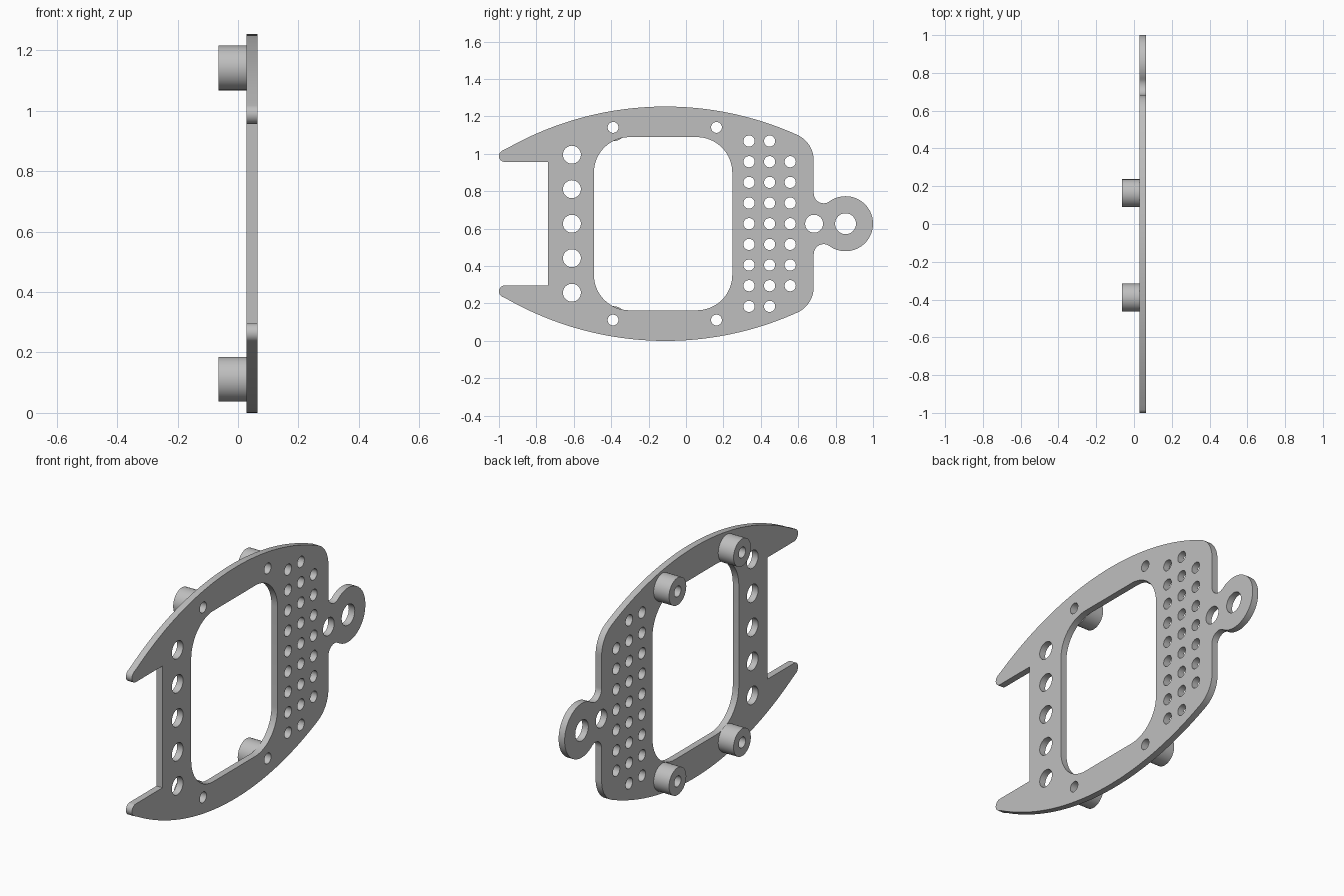
import bpy
import bmesh
from math import pi, cos, sin, atan2, sqrt
from mathutils import Matrix

if "Cube" in bpy.data.objects:
    bpy.data.objects.remove(bpy.data.objects["Cube"], do_unlink=True)

MID = 0.6265                       # height of the mirror line
BACK, FACE, TIP = 0.028, 0.064, -0.064

grey = bpy.data.materials.new("Light grey")
grey.use_nodes = True
color = (0.52, 0.52, 0.52, 1)
grey.diffuse_color = color
grey.node_tree.nodes["Principled BSDF"].inputs["Base Color"].default_value = color


def arc(cy, cz, r, a0, a1, n=16):
    return [(cy + r * cos(a0 + (a1 - a0) * i / n),
             cz + r * sin(a0 + (a1 - a0) * i / n)) for i in range(n + 1)]


def circle(cy, cz, r, n=40):
    return arc(cy, cz, r, 0, 2 * pi, n)[:-1]


def sheet(name, loops, x0, x1):
    """Fill nested side-view loops and extrude them from x0 to x1."""
    curve = bpy.data.curves.new(name, "CURVE")
    curve.dimensions = "2D"
    curve.fill_mode = "BOTH"
    curve.extrude = (x1 - x0) / 2
    for loop in loops:
        spline = curve.splines.new("POLY")
        spline.points.add(len(loop) - 1)
        for point, (y, z) in zip(spline.points, loop):
            point.co = (y, z, 0, 1)
        spline.use_cyclic_u = True
    temp = bpy.data.objects.new(name + " curve", curve)
    bpy.context.collection.objects.link(temp)
    graph = bpy.context.evaluated_depsgraph_get()
    mesh = bpy.data.meshes.new_from_object(temp.evaluated_get(graph))
    bpy.data.objects.remove(temp, do_unlink=True)

    # stand the sheet upright: local x, y, z become world y, z, x
    mesh.transform(Matrix(((0, 0, 1, (x0 + x1) / 2), (1, 0, 0, 0),
                           (0, 1, 0, 0), (0, 0, 0, 1))))
    bm = bmesh.new()
    bm.from_mesh(mesh)
    bmesh.ops.remove_doubles(bm, verts=bm.verts, dist=0.0001)
    bmesh.ops.recalc_face_normals(bm, faces=bm.faces)
    bm.to_mesh(mesh)
    bm.free()
    mesh.name = name
    mesh.materials.clear()
    mesh.materials.append(grey)
    obj = bpy.data.objects.new(name, mesh)
    bpy.context.collection.objects.link(obj)
    bpy.ops.object.select_all(action="DESELECT")
    obj.select_set(True)
    bpy.context.view_layer.objects.active = obj
    bpy.ops.object.shade_smooth_by_angle(angle=pi / 6)
    return obj


# Upper half of the outline, relative to the mirror line, as tangent arcs
R, bow_y = 1.715, -0.11
bow_z = MID - R
tip_r, notch = 0.032, 0.33
tip_y, tip_z = -1 + tip_r, notch + tip_r
corner_r, edge = 0.15, 0.683
corner_y = edge - corner_r
corner_z = bow_z + sqrt((R - corner_r) ** 2 - (corner_y - bow_y) ** 2)
ring_y, ring_r, neck_r = 0.853, 0.147, 0.053
neck_y = edge + neck_r
neck_z = sqrt((ring_r + neck_r) ** 2 - (ring_y - neck_y) ** 2)
a_tip = atan2(tip_z - bow_z, tip_y - bow_y)
a_corner = atan2(corner_z - bow_z, corner_y - bow_y)
a_ring = atan2(neck_z, neck_y - ring_y)

half = [(-0.738, notch)]
half += arc(tip_y, tip_z, tip_r, -pi / 2, a_tip - 2 * pi)
half += arc(bow_y, bow_z, R, a_tip, a_corner, 48)[1:]
half += arc(corner_y, corner_z, corner_r, a_corner, 0)[1:]
half += arc(neck_y, neck_z, neck_r, pi, a_ring + pi)
half += arc(ring_y, 0, ring_r, a_ring, 0, 28)[1:]
outline = [(y, MID + z) for y, z in half]
outline += [(y, MID - z) for y, z in reversed(half[:-1])]

# Rounded central window
window = []
wr = 0.19
for k, (sy, sz) in enumerate(((1, 1), (-1, 1), (-1, -1), (1, -1))):
    window += arc(-0.1225 + sy * (0.37 - wr), MID + sz * (0.463 - wr), wr,
                  k * pi / 2, (k + 1) * pi / 2)

# Drilled holes: lightening column, vent grid, mounts, neck and ring
mounts = [(y, MID + s * 0.515) for y in (-0.39, 0.163) for s in (-1, 1)]
holes = [circle(-0.61, MID + i * 0.1845, 0.048) for i in range(-2, 3)]
for y, rows in ((0.337, 4), (0.447, 4), (0.557, 3)):
    holes += [circle(y, MID + i * 0.1105, 0.03, 28) for i in range(-rows, rows + 1)]
holes += [circle(y, z, 0.029) for y, z in mounts]
holes += [circle(0.685, MID, 0.048), circle(ring_y, MID, 0.056)]

sheet("plate", [outline, window] + holes, BACK, FACE)

# Tubular standoffs behind the mount holes
for y, z in mounts:
    name = ("upper" if z > MID else "lower") + ("_rear" if y > 0 else "_front")
    sheet(name + "_standoff", [circle(y, z, 0.074, 48), circle(y, z, 0.029)], TIP, BACK)
